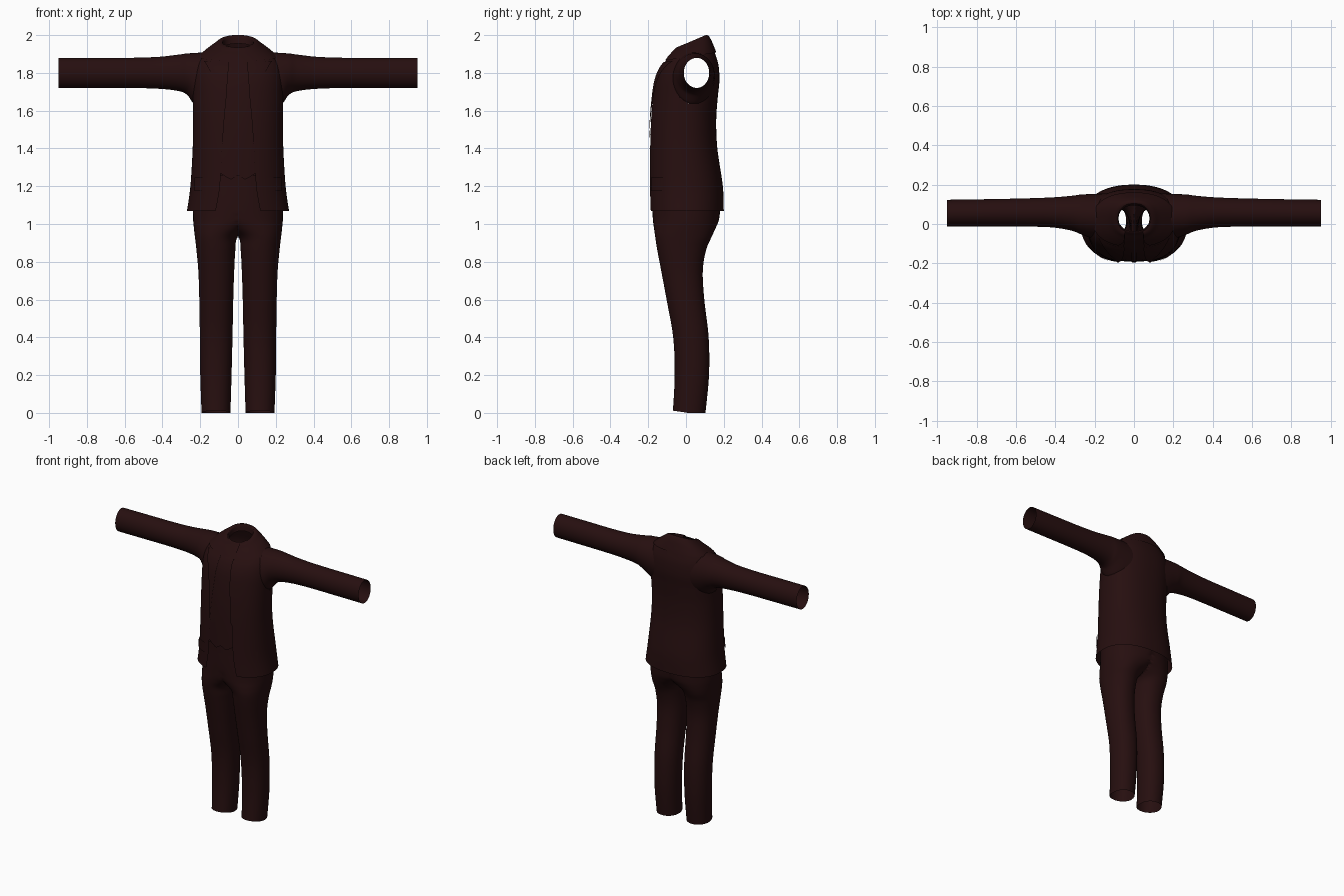
import bpy, bmesh, math

if "Cube" in bpy.data.objects:
    bpy.data.objects.remove(bpy.data.objects["Cube"])

N = 2.3  # roundness of the torso cross-section

cloth = bpy.data.materials.new("dark maroon cloth")
cloth.diffuse_color = (0.0194, 0.0046, 0.0048, 1)
cloth.use_nodes = True
cloth.node_tree.nodes["Principled BSDF"].inputs["Base Color"].default_value = cloth.diffuse_color


def sample(rows, v):
    """Smooth interpolation through a table of section rows."""
    i = min(max(int(v), 0), len(rows) - 2)
    t = v - i
    p0, p1, p2, p3 = (rows[min(max(k, 0), len(rows) - 1)] for k in range(i - 1, i + 3))
    return [0.5 * (2 * b + (c - a) * t + (2 * a - 5 * b + 4 * c - d) * t * t
                   + (3 * b - a - 3 * c + d) * t ** 3) for a, b, c, d in zip(p0, p1, p2, p3)]


def spow(s, p):
    return math.copysign(abs(s) ** p, s)


def grid(name, rows, closed=False, skip=None, mirror=False):
    """Skin a list of point rows into a smooth open surface."""
    bm = bmesh.new()
    vs = [[bm.verts.new(p) for p in r] for r in rows]
    n = len(vs[0])
    for a, b in zip(vs, vs[1:]):
        for j in range(n if closed else n - 1):
            k = (j + 1) % n
            f = bm.faces.new((a[j], a[k], b[k], b[j]))
            if skip and skip(f):
                bm.faces.remove(f)
    bmesh.ops.delete(bm, geom=[v for v in bm.verts if not v.link_faces], context='VERTS')
    bmesh.ops.remove_doubles(bm, verts=bm.verts, dist=0.0002)
    bmesh.ops.recalc_face_normals(bm, faces=bm.faces)
    me = bpy.data.meshes.new(name)
    bm.to_mesh(me)
    bm.free()
    me.materials.append(cloth)
    me.shade_smooth()
    ob = bpy.data.objects.new(name, me)
    bpy.context.collection.objects.link(ob)
    if mirror:
        m = ob.modifiers.new("mirror", 'MIRROR')
        m.use_clip = True
    return ob


def steps(a, b, n):
    return [a + (b - a) * i / n for i in range(n + 1)]


# Torso sections: half width, front y, back y, front z, back z, half opening
TORSO = [
    (.270, -.200, .200, 1.07, 1.07, .118),
    (.252, -.200, .195, 1.20, 1.20, .096),
    (.240, -.197, .166, 1.40, 1.40, .085),
    (.238, -.190, .160, 1.55, 1.55, .075),
    (.240, -.178, .168, 1.67, 1.67, .064),
    (.242, -.163, .177, 1.76, 1.76, .058),
    (.233, -.140, .172, 1.82, 1.84, .053),
    (.208, -.112, .155, 1.86, 1.90, .050),
    (.165, -.088, .138, 1.89, 1.945, .048),
    (.122, -.068, .122, 1.912, 1.98, .046),
    (.084, -.045, .104, 1.935, 2.0, .044),
    (.078, -.040, .094, 1.895, 1.955, .042),
]


def torso_point(v, ang, off=0.0):
    rx, yf, yb, zf, zb, _ = sample(TORSO, v)
    yc, ry = (yf + yb) / 2, (yb - yf) / 2
    c = spow(math.cos(ang), 2 / N)
    return ((rx + off) * spow(math.sin(ang), 2 / N), yc - (ry + off) * c,
            (zf + zb) / 2 - c * (zb - zf) / 2)


def front_angle(v, x):
    rx = sample(TORSO, v)[0]
    return math.asin(spow(max(-1, min(1, x / rx)), N / 2))


def opening(v):
    return sample(TORSO, v)[5]


def torso_x(y, z):
    """Half width of the jacket at a given depth and height."""
    lo, hi = 0.0, 10.0
    for _ in range(40):
        v = (lo + hi) / 2
        rx, yf, yb, zf, zb, _e = sample(TORSO, v)
        if zf + (zb - zf) * (y - yf) / (yb - yf) < z:
            lo = v
        else:
            hi = v
    q = min(1, abs((y - (yf + yb) / 2) / ((yb - yf) / 2)))
    return rx * (1 - q ** N) ** (1 / N)


# Sleeve sections: x, front y, back y, bottom z, top z
SLEEVE = [
    (.22, -.070, .155, 1.635, 1.908),
    (.27, -.052, .150, 1.685, 1.903),
    (.32, -.033, .143, 1.705, 1.896),
    (.42, -.017, .135, 1.716, 1.885),
    (.56, -.013, .130, 1.720, 1.880),
    (.75, -.012, .126, 1.720, 1.880),
    (.95, -.012, .123, 1.720, 1.880),
]


def in_armhole(f):
    c = f.calc_center_median()
    _, y0, y1, z0, z1 = SLEEVE[0]
    d = ((2 * c.y - y0 - y1) / (y1 - y0)) ** 2 + ((2 * c.z - z0 - z1) / (z1 - z0)) ** 2
    return abs(c.x) > .12 and d < .88


# Jacket body, open down the front, with armholes
rows = []
for v in steps(0, 10, 70):
    a = front_angle(v, opening(v))
    rows.append([torso_point(v, t) for t in steps(a, 2 * math.pi - a, 110)])
grid("jacket_body", rows, skip=in_armhole)

# Sleeves, starting on the jacket surface
rows = []
for v in steps(0, 6, 42):
    x, y0, y1, z0, z1 = sample(SLEEVE, v)
    ring = []
    for k in range(40):
        t = 2 * math.pi * k / 40
        y = (y0 + y1) / 2 + (y1 - y0) / 2 * math.cos(t)
        z = (z0 + z1) / 2 + (z1 - z0) / 2 * math.sin(t)
        px = x
        if v < 1:
            _, a0, a1, b0, b1 = SLEEVE[0]
            start = torso_x((a0 + a1) / 2 + (a1 - a0) / 2 * math.cos(t),
                            (b0 + b1) / 2 + (b1 - b0) / 2 * math.sin(t)) - .003
            px = start + (.27 - start) * v
        ring.append((px, y, z))
    rows.append(ring)
grid("sleeve", rows, closed=True, mirror=True)

# Waistcoat front behind the opening, with a two-pointed lower edge
rows = []
for v in steps(1.25, 10, 50):
    w = min(.15, .9 * sample(TORSO, v)[0])
    row = []
    for x in steps(-w, w, 24):
        dip = max(0, 1 - (v - 1.25) / .5) * (abs(abs(x) - .04) * 3 - .06)
        row.append(torso_point(v + dip, front_angle(v, x), -.008))
    rows.append(row)
grid("waistcoat", rows)

# Waistcoat overlap strip down the middle
grid("waistcoat_placket", [[torso_point(v, front_angle(v, x), -.005) for x in steps(-.012, .012, 2)]
                           for v in steps(1.3, 9, 40)])

# Lapels, widening up to the notch
rows = []
for v in steps(2.2, 6.9, 30):
    e = opening(v)
    w = e + (.175 - e) * ((v - 2.2) / 4.7) ** 1.1
    rows.append([torso_point(v, front_angle(v, x), .007) for x in steps(e - .004, w, 8)])
grid("lapel", rows, mirror=True)

# Collar wrapped round the neck and turned in at the rim
rows = []
for v in steps(7.15, 11, 24):
    a = front_angle(v, opening(v) + max(0, 8 - v) * .03)
    off = .008 if v < 9.6 else max(0, .008 - (v - 9.6) * .02)
    rows.append([torso_point(v, t, off) for t in steps(a, 2 * math.pi - a, 70)])
grid("collar", rows)

# Pocket flaps
grid("pocket_flap", [[torso_point(v, front_angle(v, x), .006) for x in steps(.13, .225, 8)]
                     for v in steps(.85, 1.25, 4)], mirror=True)

# Trouser leg sections: z, inner x, outer x, front y, back y
LEG = [
    (.00, .040, .193, -.070, .103),
    (.20, .034, .200, -.060, .122),
    (.40, .029, .202, -.068, .120),
    (.60, .025, .205, -.103, .097),
    (.75, .020, .210, -.131, .089),
    (.86, .014, .220, -.152, .106),
    (.93, .002, .228, -.163, .135),
    (.98, -.070, .234, -.170, .158),
    (1.03, -.170, .238, -.176, .176),
    (1.12, -.232, .238, -.180, .182),
    (1.26, -.225, .225, -.178, .165),
]
rows = []
for v in steps(0, 10, 70):
    z, x0, x1, y0, y1 = sample(LEG, v)
    ring = []
    for k in range(48):
        t = 2 * math.pi * (k + .5) / 48
        x = (x0 + x1) / 2 + (x1 - x0) / 2 * spow(math.cos(t), .92)
        y = (y0 + y1) / 2 + (y1 - y0) / 2 * spow(math.sin(t), .92)
        hem = .012 * (y < 0) * max(0, 1 - v * 3) * abs(math.sin(t))
        ring.append((max(x, 0), y, z + hem))
    rows.append(ring)
grid("trouser_leg", rows, closed=True, mirror=True,
     skip=lambda f: all(p.co.x < 1e-5 for p in f.verts))

# Waistband under the waistcoat
rows = []
for z in (1.20, 1.255):
    rows.append([(.228 * spow(math.sin(t), .9), -.006 - .178 * spow(math.cos(t), .9), z)
                 for t in steps(0, 2 * math.pi, 48)[:-1]])
grid("waistband", rows, closed=True)
